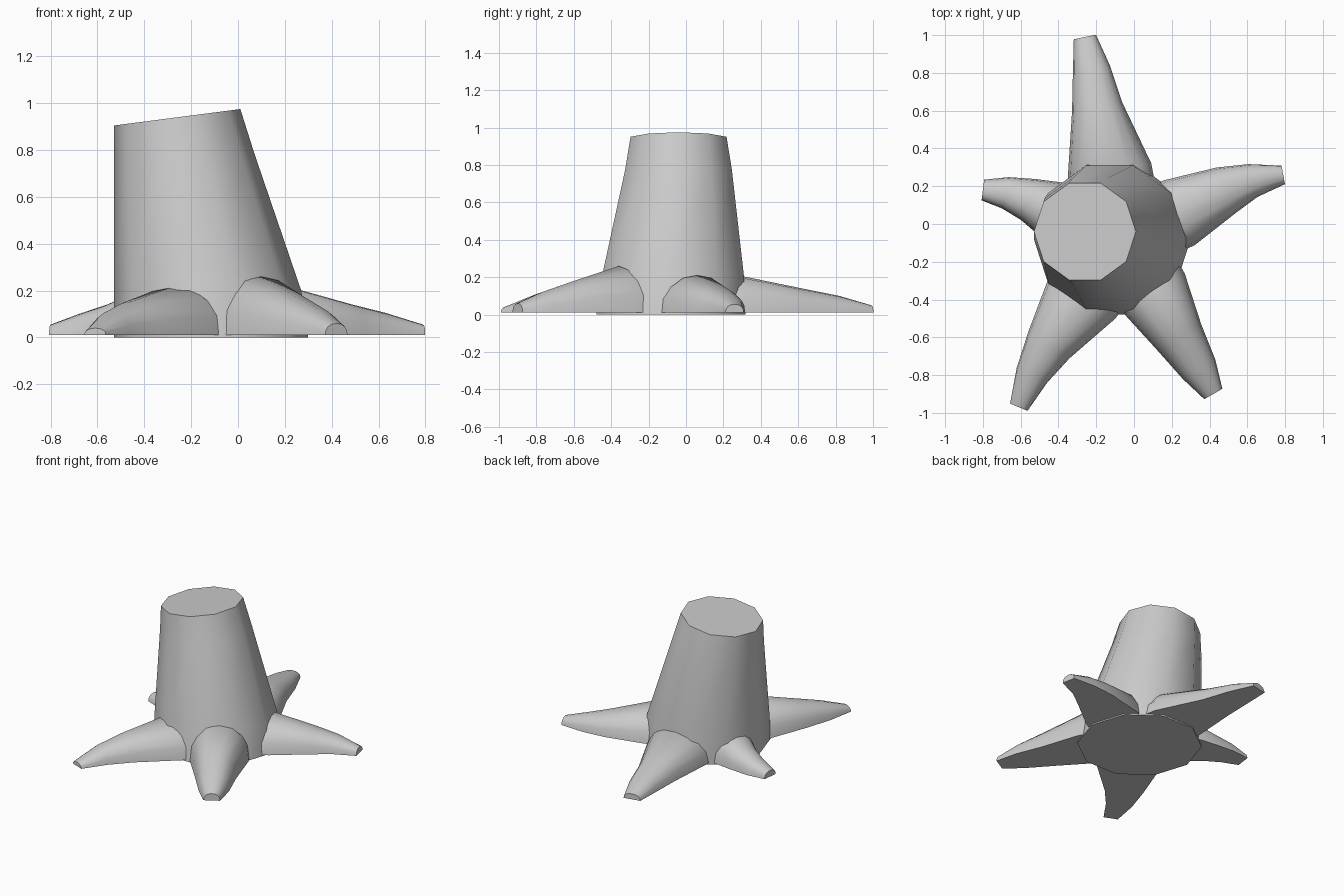
import bpy, bmesh, math
from mathutils import Vector

cube = bpy.data.objects.get("Cube")
if cube:
    bpy.data.objects.remove(cube, do_unlink=True)

# Single bark colour
bark = bpy.data.materials.new("grey_bark")
bark.use_nodes = True
bark.diffuse_color = (0.6, 0.6, 0.6, 1)
bark.node_tree.nodes["Principled BSDF"].inputs["Base Color"].default_value = bark.diffuse_color


def loft(name, rings, angle):
    """Skin a list of closed rings and cap both ends."""
    bm = bmesh.new()
    loops = [[bm.verts.new(p) for p in ring] for ring in rings]
    for a, b in zip(loops, loops[1:]):
        for i in range(len(a)):
            j = (i + 1) % len(a)
            bm.faces.new((a[i], a[j], b[j], b[i]))
    bm.faces.new(loops[0])
    bm.faces.new(loops[-1])
    bmesh.ops.recalc_face_normals(bm, faces=bm.faces)
    mesh = bpy.data.meshes.new(name)
    bm.to_mesh(mesh)
    bm.free()
    obj = bpy.data.objects.new(name, mesh)
    bpy.context.collection.objects.link(obj)
    mesh.materials.append(bark)
    bpy.ops.object.select_all(action="DESELECT")
    obj.select_set(True)
    bpy.context.view_layer.objects.active = obj
    bpy.ops.object.shade_smooth_by_angle(angle=math.radians(angle))


def trunk_ring(cx, cy, rx, ry, z, slope=0):
    ring = []
    for i in range(10):
        a = math.tau * i / 10
        x, y = cx + rx * math.cos(a), cy + ry * math.sin(a)
        ring.append((x, y, z + slope * (x - cx)))
    return ring


# Leaning trunk with a slanted cut on top
loft("trunk", [
    trunk_ring(-0.115, -0.08, 0.415, 0.42, 0),
    trunk_ring(-0.13, -0.07, 0.40, 0.40, 0.2),
    trunk_ring(-0.23, -0.04, 0.30, 0.30, 0.77, 0.05),
    trunk_ring(-0.26, -0.04, 0.27, 0.27, 0.94, 0.13),
], 50)


def root(name, stations):
    """Stations run from trunk to tip: x, y, width, height."""
    pts = [Vector(s[:2]) for s in stations]
    sizes = [s[2:] for s in stations]
    # Bury the thick end in the trunk
    pts.insert(0, pts[0] + (pts[0] - pts[1]).normalized() * 0.12)
    sizes.insert(0, (sizes[0][0], sizes[0][1] * 0.8))
    rings = []
    for k, (p, (w, h)) in enumerate(zip(pts, sizes)):
        d = pts[min(k + 1, len(pts) - 1)] - pts[max(k - 1, 0)]
        side = Vector((-d.y, d.x)).normalized()
        ring = []
        for i in range(9):
            a = math.pi * i / 8
            c = math.cos(a)
            q = p + side * math.copysign(abs(c) ** 0.85, c) * w / 2
            ring.append((q.x, q.y, 0.01 + (h - 0.01) * max(math.sin(a), 0) ** 0.9))
        rings.append(ring)
    loft(name, rings, 50)


# Five spreading roots
roots = {
    "front_right_root": [(-.27, -.38, .42, .22), (-.45, -.64, .26, .155),
                         (-.54, -.80, .18, .11), (-.61, -.97, .10, .04)],
    "front_left_root": [(.10, -.36, .39, .26), (.24, -.60, .27, .18),
                        (.345, -.77, .20, .12), (.42, -.90, .11, .06)],
    "left_root": [(.24, .06, .38, .21), (.49, .18, .26, .14),
                  (.63, .23, .18, .105), (.79, .26, .10, .055)],
    "back_root": [(-.13, .28, .45, .21), (-.195, .62, .27, .14),
                  (-.225, .82, .20, .10), (-.26, .99, .12, .05)],
    "right_root": [(-.42, .07, .32, .20), (-.56, .13, .23, .14),
                   (-.68, .165, .17, .10), (-.80, .18, .11, .055)],
}
for name, stations in roots.items():
    root(name, stations)
